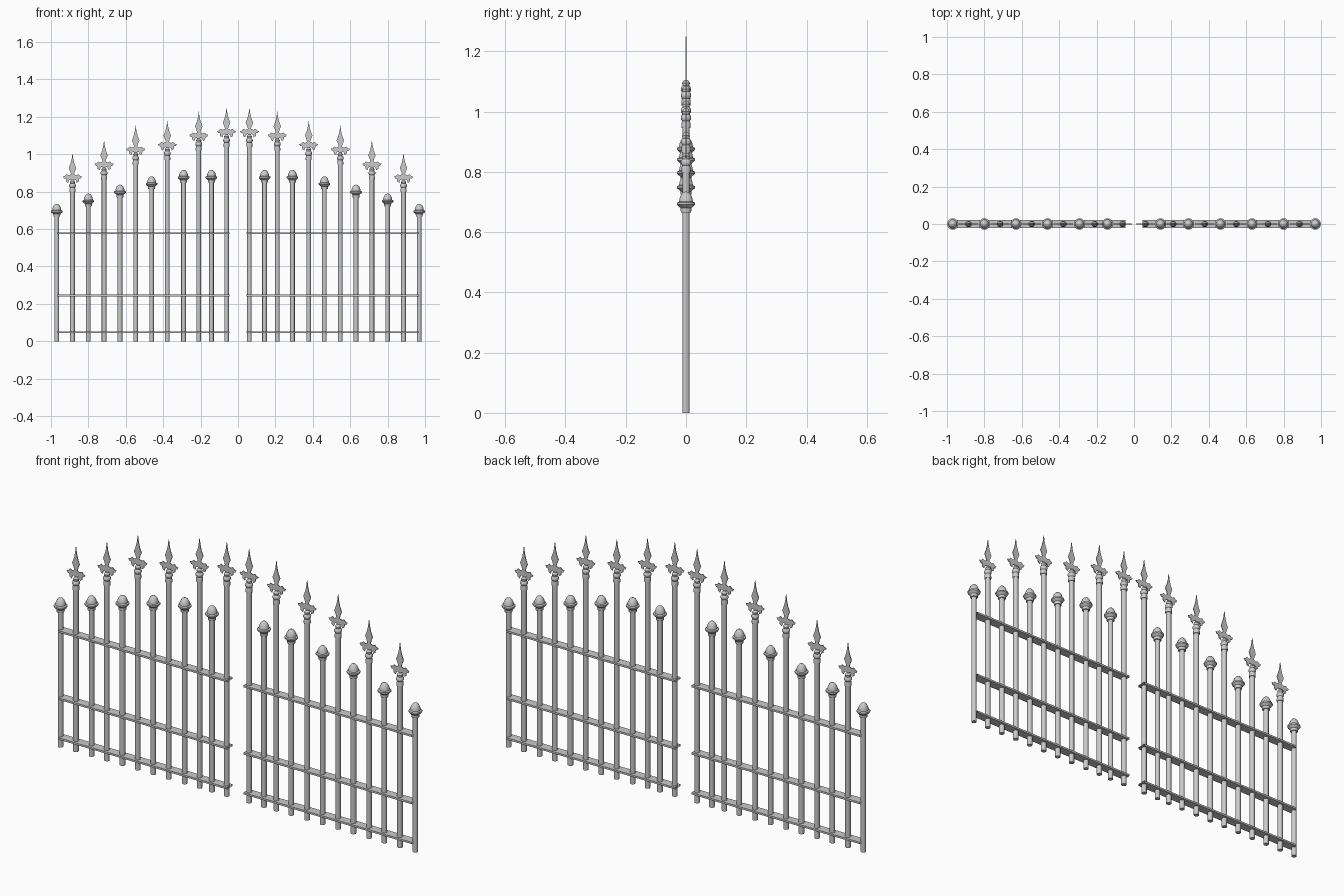
import bpy, bmesh, math

if "Cube" in bpy.data.objects:
    bpy.data.objects.remove(bpy.data.objects["Cube"])

SIDES = 10
BAR_R = 0.0125

# (x, top z) of the bars in the right-hand leaf
SPEARS = [(0.061, 1.25), (0.21, 1.23), (0.378, 1.18),
          (0.547, 1.155), (0.716, 1.075), (0.885, 1.007)]
KNOBS = [(0.142, 0.917), (0.291, 0.917), (0.462, 0.882),
         (0.631, 0.838), (0.80, 0.79), (0.969, 0.735)]

# lathe profiles: (radius, height below the top)
KNOB = [(0, 0), (0.010, -0.003), (0.018, -0.012), (0.023, -0.025),
        (0.024, -0.034), (0.031, -0.037), (0.031, -0.044),
        (0.019, -0.055), (0.018, -0.069), (BAR_R, -0.069)]
COLLAR = [(0, -0.145), (0.007, -0.145), (0.014, -0.155), (0.012, -0.164),
          (0.018, -0.171), (0.018, -0.18), (0.014, -0.186),
          (0.016, -0.198), (0.016, -0.21), (BAR_R, -0.21)]
# right half of the flat fleur outline
BLADE = [(0.004, -0.03), (0.010, -0.055), (0.020, -0.081), (0.012, -0.10),
         (0.008, -0.114), (0.020, -0.120), (0.032, -0.114), (0.041, -0.124),
         (0.051, -0.126), (0.044, -0.137), (0.036, -0.137), (0.034, -0.153),
         (0.023, -0.160), (0.019, -0.145), (0.008, -0.142), (0.007, -0.165)]


def finish(bm, name, smooth=True):
    bmesh.ops.recalc_face_normals(bm, faces=bm.faces[:])
    me = bpy.data.meshes.new(name)
    bm.to_mesh(me)
    bm.free()
    ob = bpy.data.objects.new(name, me)
    bpy.context.collection.objects.link(ob)
    if smooth:
        bpy.context.view_layer.objects.active = ob
        ob.select_set(True)
        bpy.ops.object.shade_smooth_by_angle(angle=math.radians(40))
        ob.select_set(False)
    return ob


def lathe(name, x, top, profile):
    """Bar with a turned finial, from the top down to the ground."""
    bm = bmesh.new()
    pts = [(r, top + z) for r, z in profile] + [(BAR_R, 0), (0, 0)]
    vs = [bm.verts.new((r, 0, z)) for r, z in pts]
    es = [bm.edges.new(p) for p in zip(vs, vs[1:])]
    bmesh.ops.spin(bm, geom=vs + es, cent=(0, 0, 0), axis=(0, 0, 1),
                   angle=math.tau, steps=SIDES)
    bmesh.ops.remove_doubles(bm, verts=bm.verts[:], dist=1e-5)
    bmesh.ops.translate(bm, verts=bm.verts[:], vec=(x, 0, 0))
    return finish(bm, name)


def blade(name, x, top, t=0.004):
    """Thin flat spear head."""
    bm = bmesh.new()
    outline = [(0, 0)] + BLADE + [(-px, z) for px, z in reversed(BLADE)]
    f = bm.faces.new([bm.verts.new((x + px, -t / 2, top + z)) for px, z in outline])
    ext = bmesh.ops.extrude_face_region(bm, geom=[f], use_keep_orig=True)
    moved = [v for v in ext["geom"] if isinstance(v, bmesh.types.BMVert)]
    bmesh.ops.translate(bm, verts=moved, vec=(0, t, 0))
    return finish(bm, name, False)


def rail(name, x0, x1, z, w=0.044, h=0.009):
    """Flat rail, open at both ends."""
    bm = bmesh.new()
    bmesh.ops.create_cube(bm, size=1)
    ends = [f for f in bm.faces if abs(f.normal.x) > 0.9]
    bmesh.ops.delete(bm, geom=ends, context='FACES_ONLY')
    for v in bm.verts:
        v.co = ((x0 + x1) / 2 + v.co.x * (x1 - x0), v.co.y * w, z + v.co.z * h)
    return finish(bm, name, False)


# two mirrored gate leaves
for side, s in (("right", 1), ("left", -1)):
    for i, (x, top) in enumerate(SPEARS):
        lathe(f"{side}_spear_bar_{i}", s * x, top, COLLAR)
        blade(f"{side}_spear_head_{i}", s * x, top)
    for i, (x, top) in enumerate(KNOBS):
        lathe(f"{side}_knob_bar_{i}", s * x, top, KNOB)
    for i, z in enumerate((0.048, 0.245, 0.577)):
        a, b = sorted((s * 0.045, s * 0.967))
        rail(f"{side}_rail_{i}", a, b, z)
